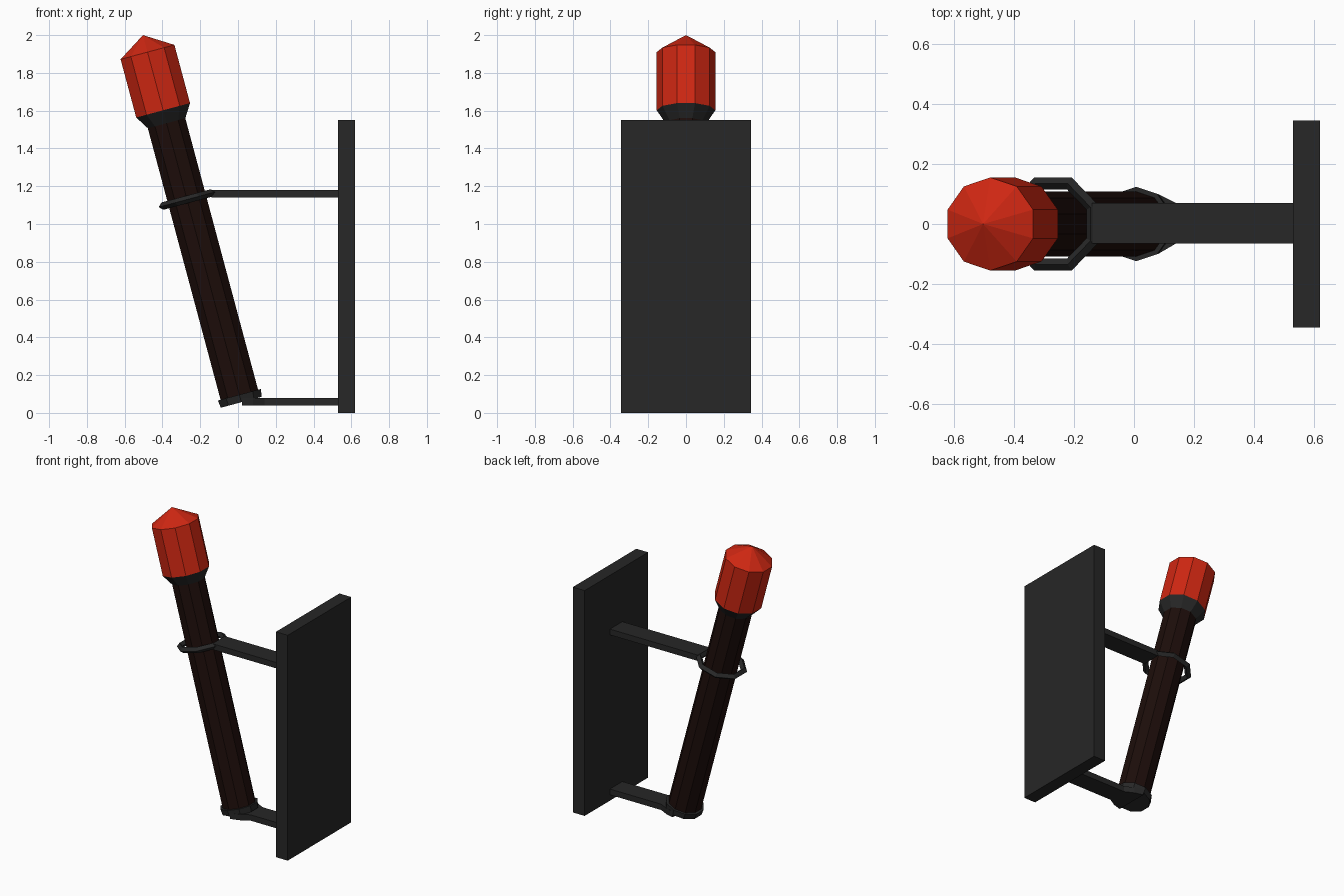
import bpy, bmesh
from math import sin, cos, pi, radians
from mathutils import Matrix, Vector

if "Cube" in bpy.data.objects:
    bpy.data.objects.remove(bpy.data.objects["Cube"])

TILT = Matrix.Translation((0.014, 0, 0.07)) @ Matrix.Rotation(radians(-15), 4, 'Y')


def material(name, rgb):
    m = bpy.data.materials.new(name)
    m.diffuse_color = (*rgb, 1)
    m.use_nodes = True
    m.node_tree.nodes["Principled BSDF"].inputs["Base Color"].default_value = m.diffuse_color
    return m


IRON = material("dark_iron", (0.02, 0.02, 0.02))
WOOD = material("dark_wood", (0.012, 0.004, 0.003))
FLAME = material("red_tip", (0.62, 0.02, 0.006))


def finish(name, bm, mat):
    bmesh.ops.recalc_face_normals(bm, faces=bm.faces)
    me = bpy.data.meshes.new(name)
    bm.to_mesh(me)
    bm.free()
    me.materials.append(mat)
    ob = bpy.data.objects.new(name, me)
    bpy.context.collection.objects.link(ob)
    return ob


def turned(name, profile, sides, mat, loop=False, caps=(True, True)):
    """Faceted solid of revolution about the tilted torch axis; profile is (radius, height)."""
    bm = bmesh.new()
    rings = []
    for r, h in profile:
        if r == 0:
            rings.append([bm.verts.new(TILT @ Vector((0, 0, h)))] * sides)
        else:
            rings.append([bm.verts.new(TILT @ Vector((r * cos(a), r * sin(a), h)))
                          for a in ((i + 0.5) * 2 * pi / sides for i in range(sides))])
    pairs = list(zip(rings, rings[1:] + rings[:1]))
    for lo, hi in pairs if loop else pairs[:-1]:
        for i in range(sides):
            j = (i + 1) % sides
            bm.faces.new(list(dict.fromkeys((lo[i], lo[j], hi[j], hi[i]))))
    if not loop:
        for ring, (r, _), cap in zip((rings[0], rings[-1]), (profile[0], profile[-1]), caps):
            if cap and r:
                bm.faces.new(ring)
    return finish(name, bm, mat)


def slab(name, outline, z0, z1, mat):
    """Horizontal plate extruded from an (x, y) outline."""
    bm = bmesh.new()
    face = bm.faces.new([bm.verts.new((x, y, z0)) for x, y in outline])
    ext = bmesh.ops.extrude_face_region(bm, geom=[face])
    for v in ext["geom"]:
        if isinstance(v, bmesh.types.BMVert):
            v.co.z = z1
    return finish(name, bm, mat)


# torch: shaft, flared collar, pointed head
turned("torch_shaft", [(0.108, 0.0), (0.108, 1.515)], 10, WOOD, caps=(True, False))
turned("torch_collar", [(0.108, 1.515), (0.155, 1.586)], 10, IRON, caps=(False, False))
turned("torch_head", [(0.155, 1.586), (0.155, 1.905), (0, 1.998)], 10, FLAME, caps=(False, True))

# holder: ring round the shaft and closed cup at its foot
turned("holder_ring", [(0.168, 1.097), (0.146, 1.117), (0.125, 1.097), (0.146, 1.077)],
       8, IRON, loop=True)
turned("foot_cup", [(0.118, -0.014), (0.124, 0.027)], 10, IRON)

# arms reaching back to the wall plate
slab("upper_arm", [(-0.14, -0.065), (0.53, -0.065), (0.53, 0.07), (-0.14, 0.07)],
     1.14, 1.18, IRON)
slab("lower_arm", [(0.02, -0.118), (0.08, -0.1), (0.14, -0.065), (0.53, -0.065),
                   (0.53, 0.07), (0.14, 0.07), (0.08, 0.1), (0.02, 0.118)],
     0.04, 0.08, IRON)

# wall plate
slab("wall_plate", [(0.53, -0.345), (0.62, -0.345), (0.62, 0.345), (0.53, 0.345)],
     0, 1.55, IRON)
